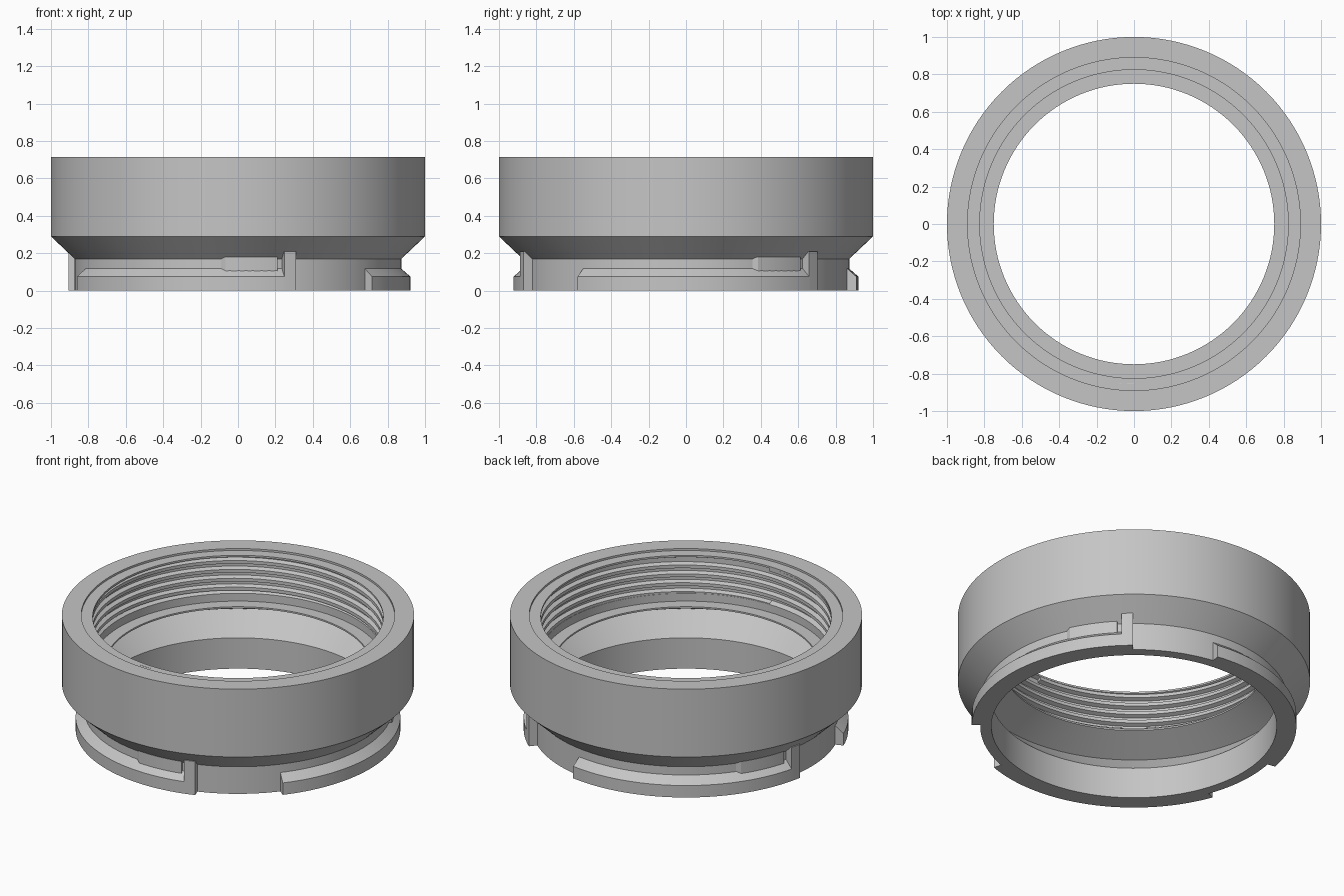
import bpy, bmesh, math

cube = bpy.data.objects.get("Cube")
if cube:
    bpy.data.objects.remove(cube, do_unlink=True)

grey = bpy.data.materials.new("plain grey")
grey.use_nodes = True
COLOUR = (0.56, 0.56, 0.56, 1)
grey.diffuse_color = COLOUR
grey.node_tree.nodes["Principled BSDF"].inputs["Base Color"].default_value = COLOUR


def sweep(name, profile, start, end, steps, rise=0.0, lead=None):
    """Sweep a closed (radius, z) profile about z; angles in degrees from the front."""
    full = end - start == 360 and rise == 0
    bm = bmesh.new()
    rings = []
    for i in range(steps if full else steps + 1):
        t = i / steps
        a = math.radians(start + (end - start) * t)
        ring = []
        for r, z in profile:
            if lead and i == 0:
                r = min(r, lead)
            ring.append(bm.verts.new((r * math.sin(a), -r * math.cos(a), z + rise * t)))
        rings.append(ring)
    pairs = list(zip(rings, rings[1:]))
    if full:
        pairs.append((rings[-1], rings[0]))
    else:
        bm.faces.new(rings[0])
        bm.faces.new(rings[-1])
    n = len(profile)
    for a, b in pairs:
        for k in range(n):
            m = (k + 1) % n
            bm.faces.new((a[k], a[m], b[m], b[k]))
    bmesh.ops.recalc_face_normals(bm, faces=bm.faces)
    mesh = bpy.data.meshes.new(name)
    bm.to_mesh(mesh)
    bm.free()
    mesh.materials.append(grey)
    obj = bpy.data.objects.new(name, mesh)
    bpy.context.collection.objects.link(obj)
    bpy.ops.object.select_all(action='DESELECT')
    obj.select_set(True)
    bpy.context.view_layer.objects.active = obj
    bpy.ops.object.shade_smooth_by_angle(angle=math.radians(20))
    return obj


# Ring body: outer wall, shoulder cone and neck
outside = [(0.81, 0), (0.873, 0), (0.873, 0.17), (1, 0.29), (1, 0.715), (0.89, 0.715)]
# Recessed mouth and threaded bore down to the flat ledge
mouth = [(0.89, 0.703), (0.825, 0.703), (0.825, 0.692), (0.85, 0.68)]
bore = [(0.85, 0.48), (0.825, 0.465), (0.825, 0.416), (0.75, 0.416)]
# Undercut beneath the ledge, opening out and closing again to the neck bore
undercut = [(0.75, 0.406), (0.933, 0.318), (0.81, 0.193)]
sweep("ring_body", outside + mouth + bore + undercut, 0, 360, 128)

# Internal screw thread, running into the plain bore at both ends
TURNS, PITCH = 4, 0.0555
ridge = [(0.855, 0.438), (0.826, 0.45), (0.826, 0.47), (0.855, 0.482)]
sweep("inner_thread", ridge, 0, 360 * TURNS, 128 * TURNS, rise=PITCH * TURNS)

# Three bayonet lugs, each with a stop post and a locking bump
lug = [(0.85, 0), (0.922, 0), (0.922, 0.075), (0.873, 0.118), (0.85, 0.138)]
post = [(0.85, 0), (0.922, 0), (0.922, 0.21), (0.85, 0.21)]
bump = [(0.85, 0.09), (0.886, 0.09), (0.886, 0.181), (0.85, 0.181)]
for i, side in enumerate(("front", "left", "right")):
    turn = 120 * i
    sweep(side + "_lug", lug, turn - 69, turn + 16, 32)
    sweep(side + "_stop_post", post, turn + 15.6, turn + 19.7, 2)
    sweep(side + "_locking_bump", bump, turn - 6.3, turn + 13.8, 10, lead=0.87)
